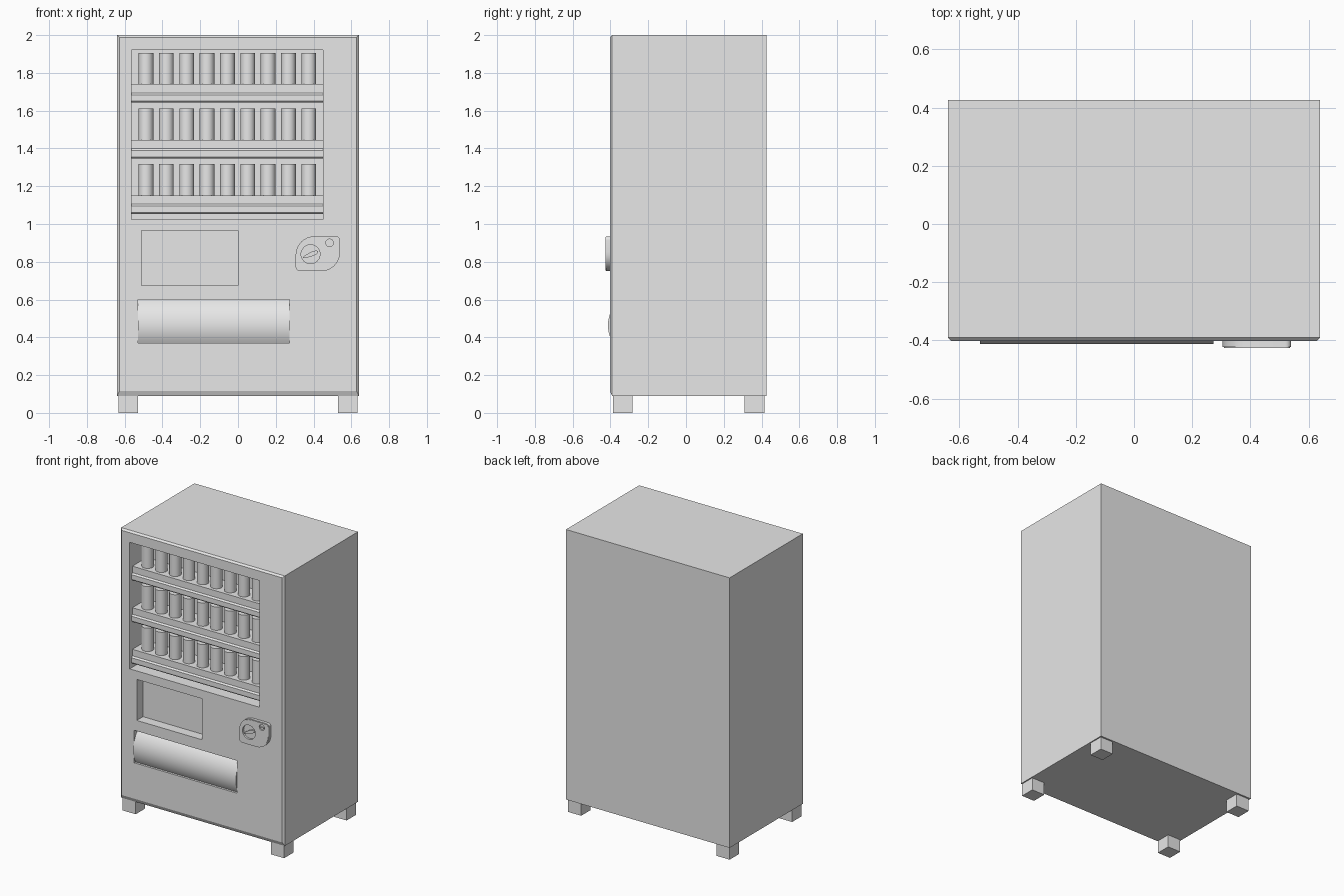
import bpy, bmesh, math
from mathutils import Matrix

cube = bpy.data.objects.get("Cube")
if cube:
    bpy.data.objects.remove(cube, do_unlink=True)

grey = bpy.data.materials.new("light_grey")
grey.use_nodes = True
grey.diffuse_color = (0.8, 0.8, 0.8, 1)
grey.node_tree.nodes["Principled BSDF"].inputs["Base Color"].default_value = (0.8, 0.8, 0.8, 1)

FRONT, BACK = -0.403, 0.427


def finish(name, bm, smooth=False):
    bmesh.ops.recalc_face_normals(bm, faces=bm.faces[:])
    mesh = bpy.data.meshes.new(name)
    bm.to_mesh(mesh)
    bm.free()
    mesh.materials.append(grey)
    ob = bpy.data.objects.new(name, mesh)
    bpy.context.collection.objects.link(ob)
    if smooth:
        activate(ob)
        bpy.ops.object.shade_smooth_by_angle(angle=math.radians(35))
    return ob


def activate(ob):
    bpy.ops.object.select_all(action="DESELECT")
    ob.select_set(True)
    bpy.context.view_layer.objects.active = ob


def box_bm(x0, x1, y0, y1, z0, z1):
    bm = bmesh.new()
    bmesh.ops.create_cube(bm, size=1)
    bmesh.ops.scale(bm, vec=(x1 - x0, y1 - y0, z1 - z0), verts=bm.verts)
    bmesh.ops.translate(bm, vec=((x0 + x1) / 2, (y0 + y1) / 2, (z0 + z1) / 2), verts=bm.verts)
    return bm


def box(name, *size):
    return finish(name, box_bm(*size))


def prism_bm(points, axis, start, end):
    """Extrude a 2D outline along x (points are y, z) or y (points are x, z)."""
    bm = bmesh.new()
    place = (lambda p: (start, *p)) if axis == "x" else (lambda p: (p[0], start, p[1]))
    face = bm.faces.new([bm.verts.new(place(p)) for p in points])
    new = bmesh.ops.extrude_face_region(bm, geom=[face])["geom"]
    d = end - start
    bmesh.ops.translate(bm, vec=(d, 0, 0) if axis == "x" else (0, d, 0),
                        verts=[v for v in new if isinstance(v, bmesh.types.BMVert)])
    return bm


def disc(name, x, z, r, y0, y1, smooth=True):
    pts = [(x + r * math.cos(t * math.tau / 32), z + r * math.sin(t * math.tau / 32)) for t in range(32)]
    return finish(name, prism_bm(pts, "y", y0, y1), smooth)


def cut(ob, cutter):
    mod = ob.modifiers.new("cut", "BOOLEAN")
    mod.operation, mod.solver, mod.object = "DIFFERENCE", "EXACT", cutter
    activate(ob)
    bpy.ops.object.modifier_apply(modifier=mod.name)
    bpy.data.objects.remove(cutter, do_unlink=True)


# Cabinet with chamfered front edges, taller chamfer at the bottom
bm = box_bm(-0.64, 0.64, FRONT, BACK, 0.09, 2.0)
rim = [e for e in bm.edges if all(v.co.y < 0 for v in e.verts)]
bmesh.ops.bevel(bm, geom=rim, offset=0.012, segments=1, affect="EDGES")
for v in bm.verts:
    if v.co.y < FRONT + 0.001 and v.co.z < 0.5:
        v.co.z = 0.116
cabinet = finish("cabinet", bm)

# Openings: display window, front recess, delivery slot
WIN_L, WIN_R = -0.565, 0.45
for x0, x1, z0, z1, depth in ((WIN_L, WIN_R, 1.025, 1.92, 0.19),
                              (-0.51, 0.0, 0.675, 0.965, 0.07),
                              (-0.53, 0.273, 0.37, 0.6, 0.1)):
    cut(cabinet, box("cutter", x0, x1, FRONT - 0.1, FRONT + depth, z0, z1))

# Shelves with a grooved front, each carrying a row of cans
shelf_back, shelf_front = FRONT + 0.19, FRONT + 0.02
for row in range(3):
    top = 1.74 - 0.294 * row
    profile = [(shelf_back, top), (shelf_front + 0.01, top), (shelf_front + 0.01, top - 0.046),
               (shelf_front, top - 0.056), (shelf_front, top - 0.09),
               (shelf_front + 0.008, top - 0.098), (shelf_back, top - 0.098)]
    finish(f"shelf_{row + 1}", prism_bm(profile, "x", WIN_L, WIN_R))
    for col in range(9):
        bm = bmesh.new()
        bmesh.ops.create_cone(bm, cap_ends=True, segments=24, radius1=0.039, radius2=0.039, depth=0.165,
                              matrix=Matrix.Translation((-0.487 + 0.1077 * col, FRONT + 0.09, top + 0.0825)))
        finish(f"can_{row + 1}_{col + 1}", bm, True)

# Curved delivery flap
radius, mid = 0.182, 0.463
arc = []
for i in range(17):
    z = 0.37 + 0.23 * i / 16
    arc.append((-0.413 + radius - math.sqrt(radius ** 2 - (z - mid) ** 2), z))
finish("delivery_flap", prism_bm(arc + [(FRONT + 0.1, 0.6), (FRONT + 0.1, 0.37)], "x", -0.53, 0.273), True)

# Coin panel: leaf outline with two large and two small corners
x0, x1, z0, z1 = 0.305, 0.54, 0.75, 0.935
outline = []
for cx, cz, r, start in ((x1, z1, 0.02, 0), (x0, z1, 0.1, 90), (x0, z0, 0.025, 180), (x1, z0, 0.1, 270)):
    px = cx - r if cx == x1 else cx + r
    pz = cz - r if cz == z1 else cz + r
    for i in range(9):
        a = math.radians(start + 90 * i / 8)
        outline.append((px + r * math.cos(a), pz + r * math.sin(a)))
bm = prism_bm(outline, "y", FRONT + 0.005, -0.427)
rim = [e for e in bm.edges if all(v.co.y < -0.426 for v in e.verts)]
bmesh.ops.bevel(bm, geom=rim, offset=0.004, segments=2, affect="EDGES")
panel = finish("coin_panel", bm)
cut(panel, disc("cutter", 0.384, 0.84, 0.05, -0.5, -0.413, False))
cut(panel, disc("cutter", 0.485, 0.9, 0.02, -0.5, -0.417, False))
activate(panel)
bpy.ops.object.shade_smooth_by_angle(angle=math.radians(35))

# Return lever: slim tapered handle on the dial
lever = []
for i in range(24):
    a = i * math.tau / 24
    lever.append((0.044 * math.cos(a), (0.011 + 0.004 * math.cos(a)) * math.sin(a)))
bm = prism_bm(lever, "y", -0.41, -0.425)
bmesh.ops.rotate(bm, cent=(0, 0, 0), matrix=Matrix.Rotation(math.radians(-22), 3, "Y"), verts=bm.verts)
bmesh.ops.translate(bm, vec=(0.384, 0, 0.838), verts=bm.verts)
finish("return_lever", bm, True)

# Coin slot lip
box("coin_slot", 0.472, 0.498, -0.424, -0.412, 0.893, 0.899)

# Feet
for side, sx in (("right", -1), ("left", 1)):
    for end, y in (("front", -0.335), ("back", 0.363)):
        xs = sorted((sx * 0.53, sx * 0.632))
        box(f"{end}_{side}_foot", *xs, y - 0.052, y + 0.052, 0, 0.09)
